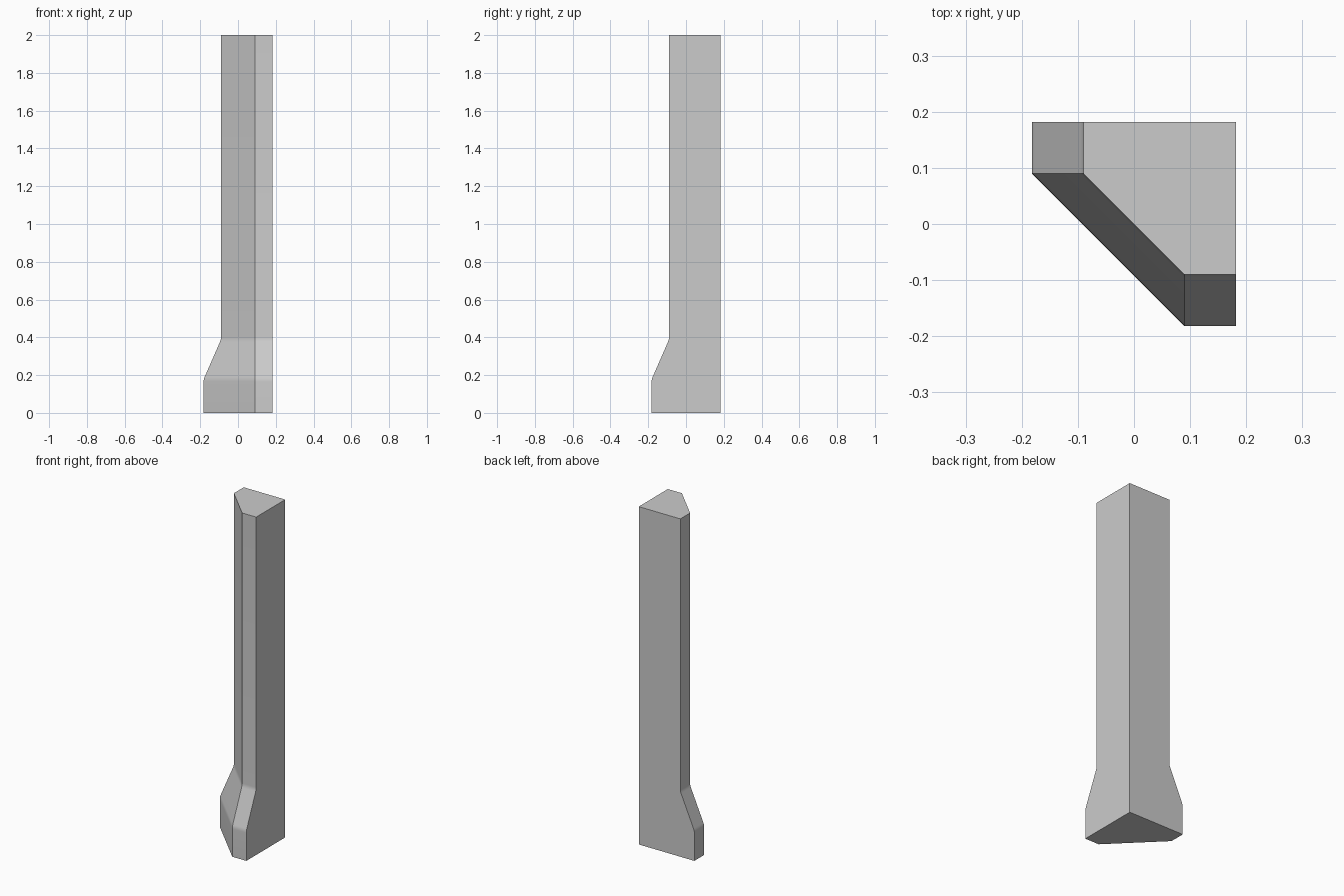
import bpy, bmesh, math

if "Cube" in bpy.data.objects:
    bpy.data.objects.remove(bpy.data.objects["Cube"])

HALF = 0.182   # outer half width of the base
INNER = 0.09   # half width of the shaft, also the chamfer corner

# Side profile (reach towards the front-left, height), flared foot to slim shaft
profile = [(HALF, 0.0), (HALF, 0.178), (INNER, 0.388), (INNER, 2.0)]


def soften(points, r=0.013, steps=3):
    """Round the inner profile corners with a tiny curve."""
    out = [points[0]]
    for a, b, c in zip(points, points[1:], points[2:]):
        def toward(q):
            d = math.dist(b, q)
            return tuple(b[i] + (q[i] - b[i]) * r / d for i in (0, 1))
        p, q = toward(a), toward(c)
        for s in range(steps + 1):
            t = s / steps
            out.append(tuple((1 - t) ** 2 * p[i] + 2 * t * (1 - t) * b[i]
                             + t * t * q[i] for i in (0, 1)))
    out.append(points[-1])
    return out


# Corner pillar: five-sided cross-sections stacked along the profile
bm = bmesh.new()
rings = []
for w, z in soften(profile):
    section = [(HALF, HALF), (-w, HALF), (-w, INNER), (INNER, -w), (HALF, -w)]
    rings.append([bm.verts.new((x, y, z)) for x, y in section])
for low, high in zip(rings, rings[1:]):
    for i in range(5):
        j = (i + 1) % 5
        bm.faces.new((low[i], low[j], high[j], high[i]))
bm.faces.new(rings[0][::-1])
bm.faces.new(rings[-1])
bmesh.ops.recalc_face_normals(bm, faces=bm.faces)

mesh = bpy.data.meshes.new("corner_pillar")
bm.to_mesh(mesh)
bm.free()
pillar = bpy.data.objects.new("corner_pillar", mesh)
bpy.context.collection.objects.link(pillar)
bpy.context.view_layer.objects.active = pillar
pillar.select_set(True)
bpy.ops.object.shade_smooth_by_angle(angle=math.radians(30))
